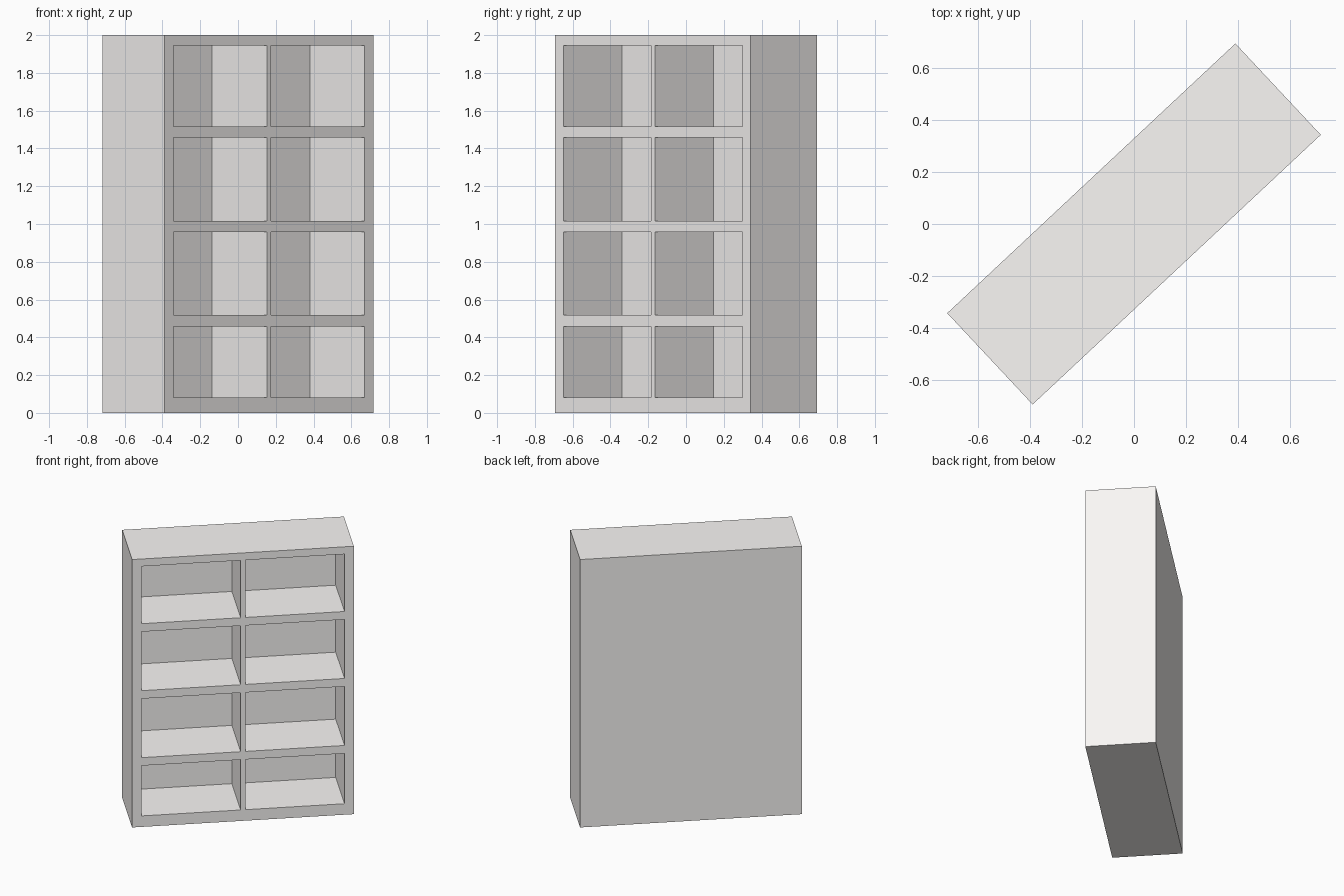
import bpy, bmesh, math
from mathutils import Matrix

if "Cube" in bpy.data.objects:
    bpy.data.objects.remove(bpy.data.objects["Cube"])

WIDTH, DEPTH, HEIGHT = 1.515, 0.48, 2.0
BACK = 0.055                     # back panel thickness
ANGLE = math.radians(43.1)       # whole unit is turned about z
COLUMNS = [(-0.694, -0.016), (0.016, 0.694)]
ROWS = [(0.082, 0.457), (0.517, 0.957), (1.017, 1.457), (1.517, 1.945)]


def add_box(bm, x, y, z):
    """Box from its x, y and z ranges."""
    size = Matrix.Diagonal((x[1] - x[0], y[1] - y[0], z[1] - z[0], 1))
    centre = Matrix.Translation((sum(x) / 2, sum(y) / 2, sum(z) / 2))
    bmesh.ops.create_cube(bm, size=1, matrix=centre @ size)


def make_object(name, bm):
    mesh = bpy.data.meshes.new(name)
    bm.to_mesh(mesh)
    bm.free()
    obj = bpy.data.objects.new(name, mesh)
    bpy.context.collection.objects.link(obj)
    obj.rotation_euler.z = ANGLE
    return obj


# Solid cabinet body
bm = bmesh.new()
add_box(bm, (-WIDTH / 2, WIDTH / 2), (-DEPTH / 2, DEPTH / 2), (0, HEIGHT))
shelf = make_object("bookshelf", bm)

# Compartments, open at the front
bm = bmesh.new()
for col in COLUMNS:
    for row in ROWS:
        add_box(bm, col, (-DEPTH / 2 - 0.1, DEPTH / 2 - BACK), row)
cutter = make_object("compartment_cutter", bm)
cutter.hide_render = True

cut = shelf.modifiers.new("compartments", 'BOOLEAN')
cut.operation = 'DIFFERENCE'
cut.solver = 'EXACT'
cut.object = cutter

# Apply the cut and discard the helper
bpy.context.view_layer.objects.active = shelf
shelf.select_set(True)
bpy.ops.object.modifier_apply(modifier=cut.name)
bpy.data.objects.remove(cutter)

# Off-white paint on the finished body
paint = bpy.data.materials.new("off_white_paint")
paint.diffuse_color = (0.96, 0.94, 0.925, 1)
paint.use_nodes = True
paint.node_tree.nodes["Principled BSDF"].inputs["Base Color"].default_value = paint.diffuse_color
shelf.data.materials.clear()
shelf.data.materials.append(paint)
for face in shelf.data.polygons:
    face.material_index = 0
